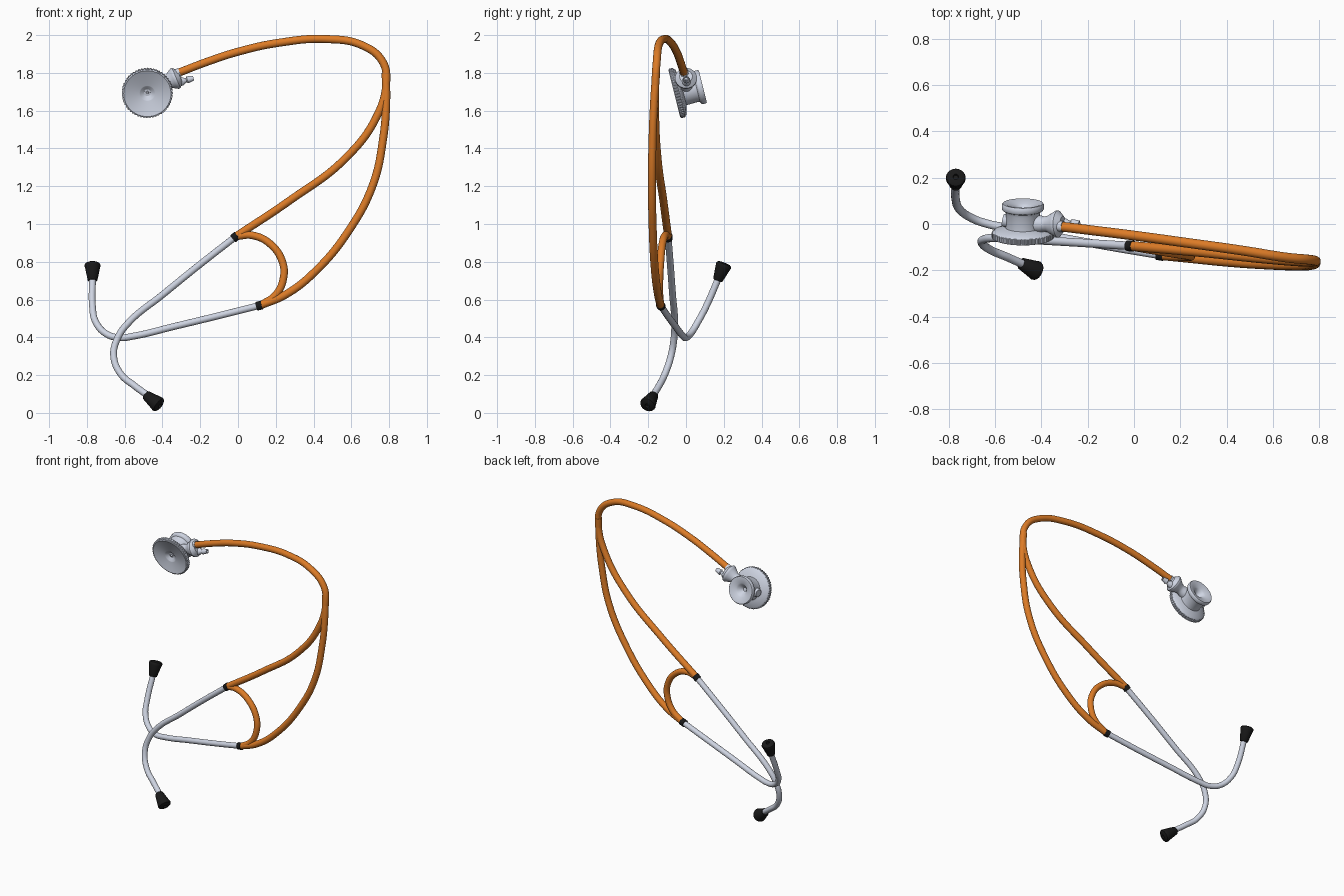
import bpy, bmesh, math
from mathutils import Vector


def material(name, color):
    m = bpy.data.materials.new(name)
    m.diffuse_color = color
    return m


ORANGE = material("orange_rubber", (0.72, 0.20, 0.02, 1))
BLACK = material("black_rubber", (0.01, 0.01, 0.01, 1))
METAL = material("metal", (0.62, 0.66, 0.76, 1))


def select_only(ob):
    bpy.ops.object.select_all(action='DESELECT')
    ob.select_set(True)
    bpy.context.view_layer.objects.active = ob


def tube(name, pts, radius, mat):
    """Smooth round tube through the given points."""
    cu = bpy.data.curves.new(name, 'CURVE')
    cu.dimensions = '3D'
    cu.bevel_depth = radius
    cu.bevel_resolution = 6
    cu.use_fill_caps = True
    cu.resolution_u = 14
    sp = cu.splines.new('BEZIER')
    sp.bezier_points.add(len(pts) - 1)
    for bp, p in zip(sp.bezier_points, pts):
        bp.co = p
        bp.handle_left_type = bp.handle_right_type = 'AUTO'
    cu.materials.append(mat)
    ob = bpy.data.objects.new(name, cu)
    bpy.context.collection.objects.link(ob)
    select_only(ob)
    bpy.ops.object.convert(target='MESH')
    bpy.ops.object.shade_smooth_by_angle(angle=math.radians(40))
    return ob


def lathe(name, profile, origin, axis, mat, seg=48, teeth=0.0):
    """Turn (radius, distance) pairs around an axis; teeth notches alternate pairs of sides."""
    bm = bmesh.new()
    q = Vector(axis).to_track_quat('Z', 'Y')
    o = Vector(origin)
    rings = []
    for r, t in profile:
        if r == 0:
            rings.append([bm.verts.new(o + q @ Vector((0, 0, t)))] * seg)
            continue
        ring = []
        for i in range(seg):
            a = 2 * math.pi * i / seg
            rr = r - (teeth if i % 4 > 1 else 0)
            ring.append(bm.verts.new(o + q @ Vector((rr * math.cos(a), rr * math.sin(a), t))))
        rings.append(ring)
    for a, b in zip(rings, rings[1:]):
        for i in range(seg):
            j = (i + 1) % seg
            vs = list(dict.fromkeys((a[i], a[j], b[j], b[i])))
            if len(vs) > 2:
                bm.faces.new(vs)
    bmesh.ops.recalc_face_normals(bm, faces=bm.faces)
    me = bpy.data.meshes.new(name)
    bm.to_mesh(me)
    bm.free()
    me.materials.append(mat)
    ob = bpy.data.objects.new(name, me)
    bpy.context.collection.objects.link(ob)
    select_only(ob)
    bpy.ops.object.shade_smooth_by_angle(angle=math.radians(35))
    return ob


# Rubber tubing: main hose running into one branch, second branch, spring loop
joint_a = Vector((-0.01, -0.095, 0.935))
joint_b = Vector((0.12, -0.135, 0.57))
tube("main_hose", [(-0.325, -0.01, 1.797), (-0.16, -0.03, 1.86), (0.0, -0.05, 1.912),
                   (0.22, -0.08, 1.96), (0.47, -0.115, 1.979), (0.66, -0.145, 1.945),
                   (0.765, -0.155, 1.86), (0.785, -0.162, 1.75), (0.735, -0.163, 1.57),
                   (0.566, -0.15, 1.345), (0.275, -0.12, 1.125), joint_a], 0.021, ORANGE)
tube("branch_hose", [(0.781, -0.158, 1.80), (0.785, -0.168, 1.66), (0.768, -0.177, 1.45),
                     (0.715, -0.18, 1.21), (0.59, -0.176, 0.97), (0.41, -0.164, 0.75),
                     (0.25, -0.148, 0.625), joint_b], 0.021, ORANGE)
tube("spring_loop", [joint_a, (0.075, -0.11, 0.94), (0.17, -0.125, 0.895), (0.235, -0.135, 0.80),
                     (0.24, -0.14, 0.71), (0.20, -0.14, 0.625), joint_b], 0.02, ORANGE)

# Metal ear tubes
tube("ear_tube_low", [joint_a, (-0.2, -0.083, 0.787), (-0.4, -0.071, 0.625), (-0.58, -0.06, 0.477),
                      (-0.64, -0.064, 0.39), (-0.658, -0.08, 0.30), (-0.62, -0.112, 0.205),
                      (-0.55, -0.142, 0.145), (-0.46, -0.182, 0.08)], 0.018, METAL)
tube("ear_tube_high", [joint_b, (-0.1, -0.098, 0.515), (-0.34, -0.055, 0.457), (-0.55, -0.016, 0.407),
                       (-0.63, 0.0, 0.398), (-0.70, 0.025, 0.42), (-0.755, 0.065, 0.485),
                       (-0.77, 0.105, 0.56), (-0.77, 0.175, 0.72)], 0.018, METAL)

# Black collars where hose meets metal
for name, p, d in (("collar_low", joint_a, (-0.78, 0.05, -0.62)),
                   ("collar_high", joint_b, (-0.96, 0.16, -0.24))):
    lathe(name, [(0, -0.008), (0.0235, -0.008), (0.0235, 0.022), (0, 0.022)], p, d, BLACK, 24)

# Flared ear tips
tip = [(0, 0), (0.022, 0), (0.026, 0.004), (0.040, 0.075), (0.043, 0.085), (0.040, 0.094),
       (0.030, 0.100), (0.012, 0.102), (0.010, 0.09), (0, 0.09)]
lathe("ear_tip_low", tip, (-0.488, -0.17, 0.095), (0.74, -0.36, -0.57), BLACK, 32)
lathe("ear_tip_high", tip, (-0.77, 0.167, 0.70), (0, 0.37, 0.93), BLACK, 32)

# Chest piece: diaphragm dish, body and bell on one tilted axis
face = Vector((-0.48, -0.062, 1.69))
axis = Vector((0, 0.97, 0.245)).normalized()
lathe("diaphragm_and_bell",
      [(0, 0.012), (0.006, 0.012), (0.008, 0.022), (0.018, 0.022), (0.038, 0.008), (0.042, 0.006),
       (0.122, 0.002), (0.125, 0.0), (0.130, 0.002), (0.130, 0.028), (0.122, 0.036),
       (0.085, 0.044), (0.075, 0.048), (0.073, 0.11), (0.078, 0.122), (0.088, 0.127),
       (0.091, 0.132), (0.091, 0.150), (0.087, 0.156), (0.078, 0.156), (0.045, 0.143),
       (0.035, 0.138), (0.012, 0.105), (0, 0.105)], face, axis, METAL, 64)
lathe("knurled_rim", [(0.128, 0.003), (0.135, 0.005), (0.135, 0.026), (0.128, 0.028)],
      face, axis, METAL, 208, 0.004)

# Stem hub, opposite boss and spare hose spigot
stem = Vector((0.92, 0, 0.39)).normalized()
body = Vector((-0.48, 0.0, 1.708))
lathe("stem_hub", [(0, 0.05), (0.036, 0.05), (0.036, 0.088), (0.032, 0.10), (0.036, 0.118),
                   (0.054, 0.150), (0.058, 0.156), (0.058, 0.166), (0.052, 0.172),
                   (0.034, 0.188), (0, 0.19)], body, stem, METAL)
lathe("side_boss", [(0, 0.04), (0.028, 0.04), (0.028, 0.084), (0.024, 0.09), (0, 0.09)],
      body, (-1, 0.2, -0.05), METAL, 32)
lathe("hose_socket", [(0, 0), (0.024, 0), (0.024, 0.03), (0, 0.03)],
      (-0.335, -0.008, 1.793), (0.93, -0.1, 0.36), METAL, 24)
lathe("spare_spigot", [(0, 0), (0.024, 0), (0.022, 0.03), (0.014, 0.042), (0.012, 0.05),
                       (0.019, 0.056), (0.013, 0.09), (0.008, 0.09), (0.008, 0.075), (0, 0.075)],
      (-0.322, 0.002, 1.748), (0.96, 0, 0.27), METAL, 24)
